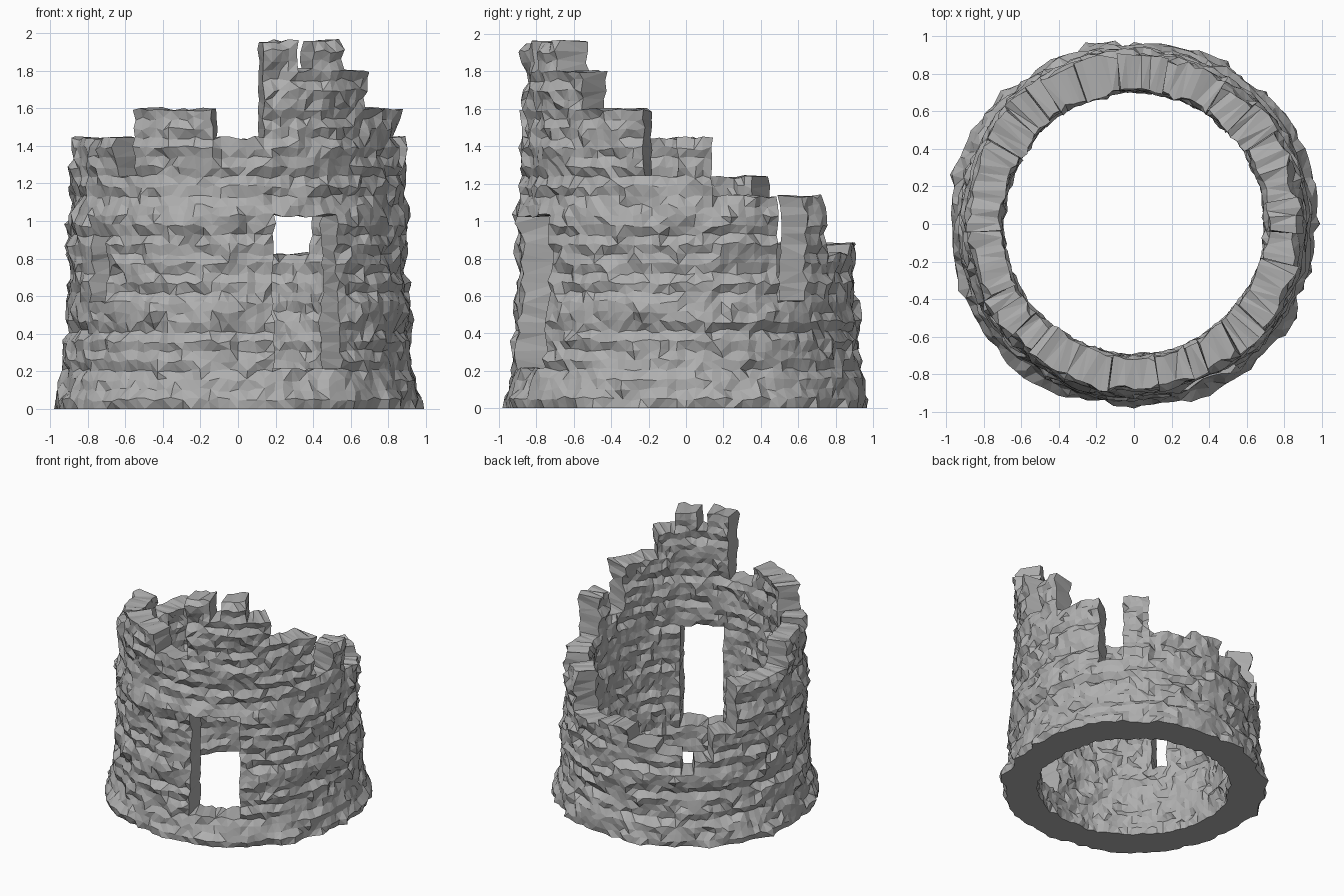
import bpy
import bmesh
import math
import random
from mathutils import Vector, noise

cube = bpy.data.objects.get("Cube")
if cube:
    bpy.data.objects.remove(cube)

random.seed(7)
COLS, ROW = 120, 0.0515          # angular columns, height of one stone row
STEP = 360 / COLS
DOOR = -65                       # direction of the doorway in degrees

# Ruined skyline: start angle and wall height up to the next entry
SKYLINE = [(-180, 1.25), (-176, 1.44), (-153, 1.35), (-147, 1.44), (-139, 1.24),
           (-130, 1.6), (-99, 1.44), (-81, 1.96), (-69, 1.82), (-63, 1.96),
           (-51, 1.8), (-39, 1.6), (-15, 1.24), (-2, 1.44), (9, 1.13),
           (33, 0.57), (45, 1.13), (57, 0.82), (78, 0.88), (96, 0.76),
           (111, 0.7), (123, 0.57), (129, 0.67), (138, 0.88), (150, 1.25)]

# Outer wall: height and radius, with a spreading foot and two string courses
PROFILE = [(0, 0.975), (0.1, 0.965), (0.18, 0.93), (0.44, 0.905), (0.5, 0.93),
           (0.57, 0.905), (0.95, 0.895), (1.03, 0.91), (1.07, 0.88), (2, 0.885)]

# Openings: start angle, end angle, bottom, top
OPENINGS = [(-77, -53, 0.2, 1.03), (-150, -141, 0.57, 0.93)]


def angle(i):
    return -180 + STEP * i


def wall_height(a):
    return [h for start, h in SKYLINE if start <= a][-1]


def outer_radius(z):
    for (z0, r0), (z1, r1) in zip(PROFILE, PROFILE[1:]):
        if z <= z1:
            return r0 + (r1 - r0) * (z - z0) / (z1 - z0)
    return PROFILE[-1][1]


def solid(i, k):
    a, z = angle(i % COLS + 0.5), (k + 0.5) * ROW
    if k < 0 or z > wall_height(a):
        return False
    return not any(a0 < a < a1 and z0 < z < z1 for a0, a1, z0, z1 in OPENINGS)


def door_warp(a):
    """Shift angles on the inside so that the door jambs run nearly parallel."""
    d = a - DOOR
    fade = min(1, max(0, 1 - (abs(d) - 13) / 18))
    return a + (d * 0.1 + 1.5) * fade


stones = {}


def stone_offset(i, k, inner):
    """Each stone of a staggered course sits a little in or out."""
    course = k // 2
    length = 4 + course * 5 % 3
    stone = (course, (i + course * 2) // length, inner)
    if stone not in stones:
        stones[stone] = random.uniform(-0.016, 0.018)
    joint = -0.012 if k % 2 == 0 and (i * 3 + course) % 5 else 0.006
    return stones[stone] + joint


bm = bmesh.new()
verts = {}


def vert(i, k, inner):
    i %= COLS
    key = (i, k, inner)
    if key in verts:
        return verts[key]
    a, z = angle(i), k * ROW
    rough = random.uniform(-0.007, 0.007)
    lump = 0.025 * noise.noise(Vector((i * 0.3, k * 0.45, 9.0 * inner)))
    if inner:
        r = 0.71 + rough + lump - 0.7 * stone_offset(i, k, inner)
        a = door_warp(a)
    else:
        r = outer_radius(z) + rough + lump + stone_offset(i, k, inner)
    if k > 0:
        z += random.uniform(-0.012, 0.012)
        a += random.uniform(-0.5, 0.5)
    t = math.radians(a)
    verts[key] = bm.verts.new((r * math.cos(t), r * math.sin(t), z))
    return verts[key]


def face(*corners):
    bm.faces.new([vert(*c) for c in corners])


# Stone wall: both faces, plus tops, sills and jambs wherever a stone is missing
for i in range(COLS):
    for k in range(40):
        if not solid(i, k):
            continue
        j, m = i + 1, k + 1
        face((i, k, 0), (j, k, 0), (j, m, 0), (i, m, 0))
        face((j, k, 1), (i, k, 1), (i, m, 1), (j, m, 1))
        if not solid(i, m):
            face((i, m, 0), (j, m, 0), (j, m, 1), (i, m, 1))
        if not solid(i, k - 1):
            face((j, k, 0), (i, k, 0), (i, k, 1), (j, k, 1))
        if not solid(j, k):
            face((j, k, 0), (j, k, 1), (j, m, 1), (j, m, 0))
        if not solid(i - 1, k):
            face((i, k, 1), (i, k, 0), (i, m, 0), (i, m, 1))

# Split the bent quads so the stones read as chipped facets
bmesh.ops.triangulate(bm, faces=bm.faces[:])

mesh = bpy.data.meshes.new("tower_wall")
bm.to_mesh(mesh)
bm.free()
tower = bpy.data.objects.new("tower_wall", mesh)
bpy.context.collection.objects.link(tower)

# Grey stone
grey = (0.43, 0.43, 0.43, 1)
stone = bpy.data.materials.new("grey_stone")
stone.use_nodes = True
stone.diffuse_color = grey
bsdf = stone.node_tree.nodes["Principled BSDF"]
bsdf.inputs["Base Color"].default_value = grey
bsdf.inputs["Roughness"].default_value = 0.9
mesh.materials.append(stone)
